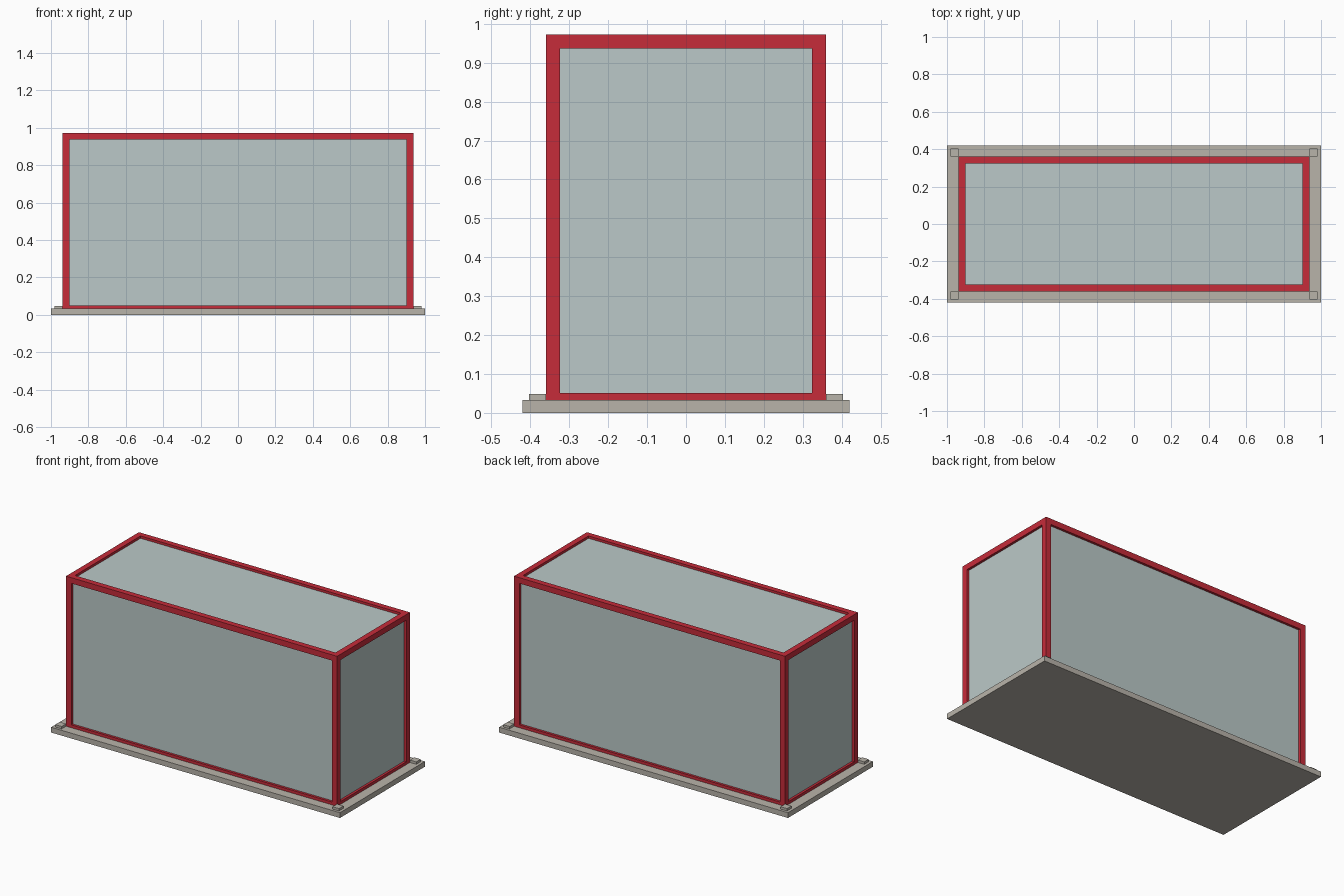
import bpy

cube = bpy.data.objects.get("Cube")
if cube:
    bpy.data.objects.remove(cube, do_unlink=True)


def material(name, rgb):
    m = bpy.data.materials.new(name)
    m.use_nodes = True
    m.diffuse_color = (*rgb, 1)
    m.node_tree.nodes["Principled BSDF"].inputs["Base Color"].default_value = (*rgb, 1)
    return m


red = material("red paint", (0.565, 0.025, 0.042))
glass = material("pale grey glass", (0.497, 0.584, 0.578))
stone = material("warm grey stone", (0.485, 0.456, 0.402))


def box(name, center, size, mat):
    bpy.ops.mesh.primitive_cube_add(size=1, location=center)
    ob = bpy.context.object
    ob.name = name
    ob.scale = size
    bpy.ops.object.transform_apply(location=False, rotation=False, scale=True)
    ob.data.materials.append(mat)
    return ob


BASE = 0.033               # height of the base slab
X, Y = 0.938, 0.36         # outer half sizes of the frame
TOP = 0.972
T = 0.036                  # beam thickness
PANEL = 0.006
PAD = 0.044
cx, cy = X - T / 2, Y - T / 2
low, high = BASE, TOP - T / 2   # beam centre heights
mid = (low + high) / 2
inner_h = high - low - T

# Base slab
box("base_slab", (0, 0, BASE / 2), (2, 0.84, BASE), stone)

# Corner posts and the small pads beside them
for sx, side in ((-1, "right"), (1, "left")):
    for sy, end in ((-1, "front"), (1, "back")):
        box(f"{end}_{side}_post", (sx * cx, sy * cy, mid), (T, T, inner_h), red)
        box(f"{end}_{side}_pad",
            (sx * (X + PAD / 2), sy * (Y + PAD / 2), BASE + 0.0075),
            (PAD, PAD, 0.015), stone)

# Horizontal beams, bottom ones half sunk in the slab
for z, level in ((low, "bottom"), (high, "top")):
    for s, end in ((-1, "front"), (1, "back")):
        box(f"{level}_{end}_beam", (0, s * cy, z), (2 * X, T, T), red)
    for s, side in ((-1, "right"), (1, "left")):
        box(f"{level}_{side}_beam", (s * cx, 0, z), (T, 2 * (Y - T), T), red)

# Glass panels set at the middle of the beams
for s, end in ((-1, "front"), (1, "back")):
    box(f"{end}_panel", (0, s * cy, mid), (2 * (X - T), PANEL, inner_h), glass)
for s, side in ((-1, "right"), (1, "left")):
    box(f"{side}_panel", (s * cx, 0, mid), (PANEL, 2 * (Y - T), inner_h), glass)
box("top_panel", (0, 0, high), (2 * (X - T), 2 * (Y - T), PANEL), glass)
